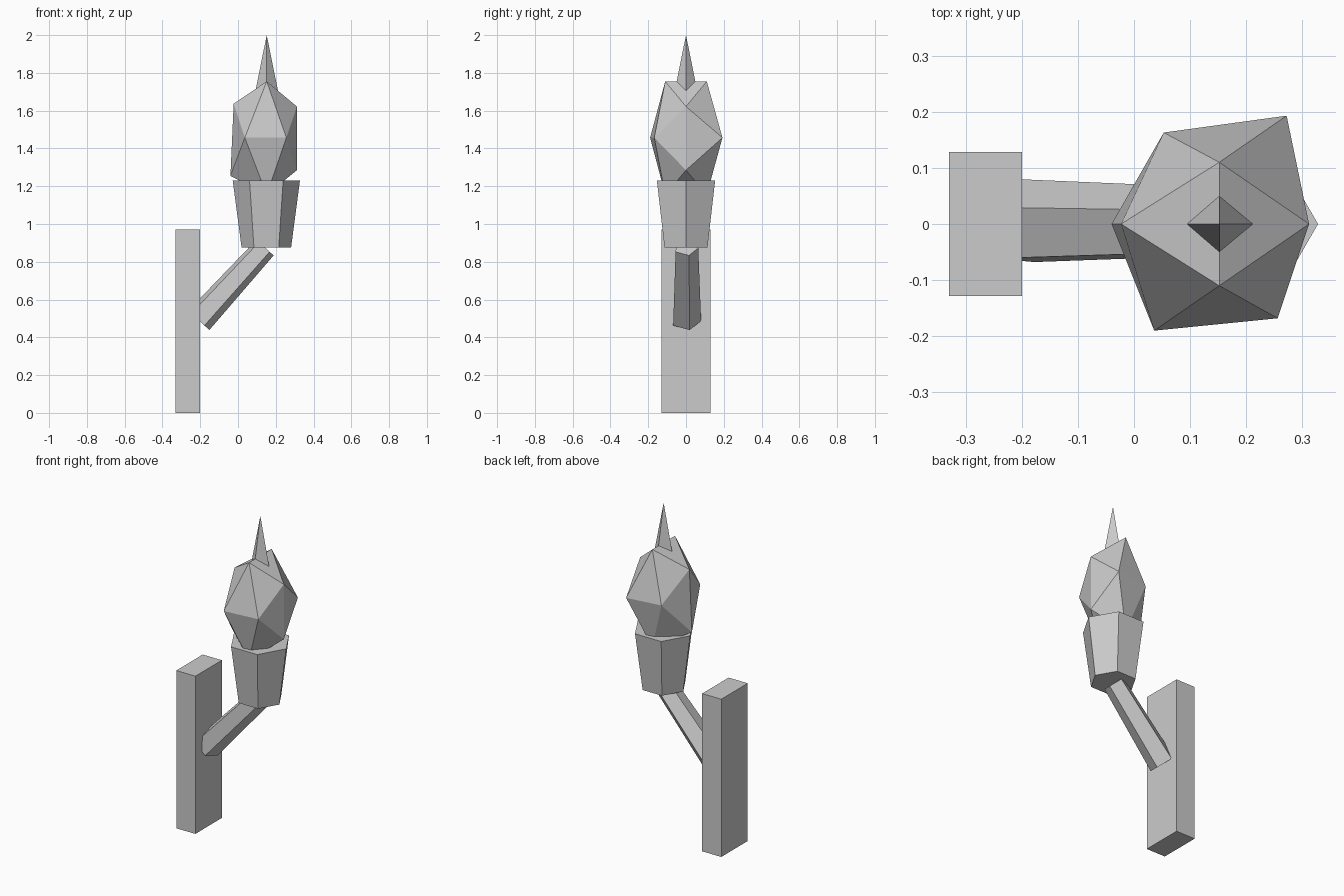
import bpy, bmesh, math
from mathutils import Vector

if "Cube" in bpy.data.objects:
    bpy.data.objects.remove(bpy.data.objects["Cube"])

grey = bpy.data.materials.new("plain grey")
grey.diffuse_color = (0.6, 0.6, 0.6, 1)
grey.use_nodes = True
grey.node_tree.nodes["Principled BSDF"].inputs["Base Color"].default_value = grey.diffuse_color


def finish(name, bm):
    bmesh.ops.recalc_face_normals(bm, faces=bm.faces)
    mesh = bpy.data.meshes.new(name)
    bm.to_mesh(mesh)
    bm.free()
    mesh.materials.append(grey)
    obj = bpy.data.objects.new(name, mesh)
    bpy.context.collection.objects.link(obj)
    return obj


def tapered(name, start, end, r1, r2, sides, across, turn=0):
    """Tapered prism from start to end; first corner lies turned from 'across'."""
    start, end = Vector(start), Vector(end)
    axis = (end - start).normalized()
    u = Vector(across)
    u = (u - axis * u.dot(axis)).normalized()
    v = axis.cross(u)
    bm = bmesh.new()
    rings = []
    for centre, r in ((start, r1), (end, r2)):
        if r == 0:
            rings.append([bm.verts.new(centre)] * sides)
            continue
        angles = [turn + math.tau * i / sides for i in range(sides)]
        rings.append([bm.verts.new(centre + r * (u * math.cos(a) + v * math.sin(a)))
                      for a in angles])
        bm.faces.new(rings[-1])
    a, b = rings
    for i in range(sides):
        j = (i + 1) % sides
        bm.faces.new((a[i], a[j], b[i]) if r2 == 0 else (a[i], a[j], b[j], b[i]))
    return finish(name, bm)


# Wall plate
bm = bmesh.new()
bmesh.ops.create_cube(bm, size=1)
for vert in bm.verts:
    vert.co = Vector((-0.265 + 0.13 * vert.co.x, 0.257 * vert.co.y, 0.485 + 0.97 * vert.co.z))
finish("wall_plate", bm)

# Slanted five-sided arm, six-sided cup and four-sided flame tip
tapered("arm", (-0.209, 0, 0.491), (0.142, 0, 0.876), 0.08, 0.065, 5,
        (0.74, 0, -0.67), math.radians(14))
tapered("cup", (0.15, 0, 0.875), (0.15, 0, 1.23), 0.131, 0.178, 6, (1, 0, 0))
tapered("flame_tip", (0.152, 0, 1.6), (0.152, 0, 2.0), 0.081, 0, 4, (1, 0, 0))

# Flame body: an uneven twenty-sided gem
corners = [(0.152, s * 0.11, z) for s in (-1, 1) for z in (1.155, 1.755)]
corners += [(-0.023, 0, 1.637), (0.312, 0, 1.622), (-0.04, 0, 1.255), (0.312, 0, 1.285)]
corners += [(0.053, 0.163, 1.457), (0.272, 0.193, 1.457),
            (0.256, -0.168, 1.457), (0.036, -0.19, 1.457)]
bm = bmesh.new()
for c in corners:
    bm.verts.new(c)
bmesh.ops.convex_hull(bm, input=bm.verts)
finish("flame_body", bm)
